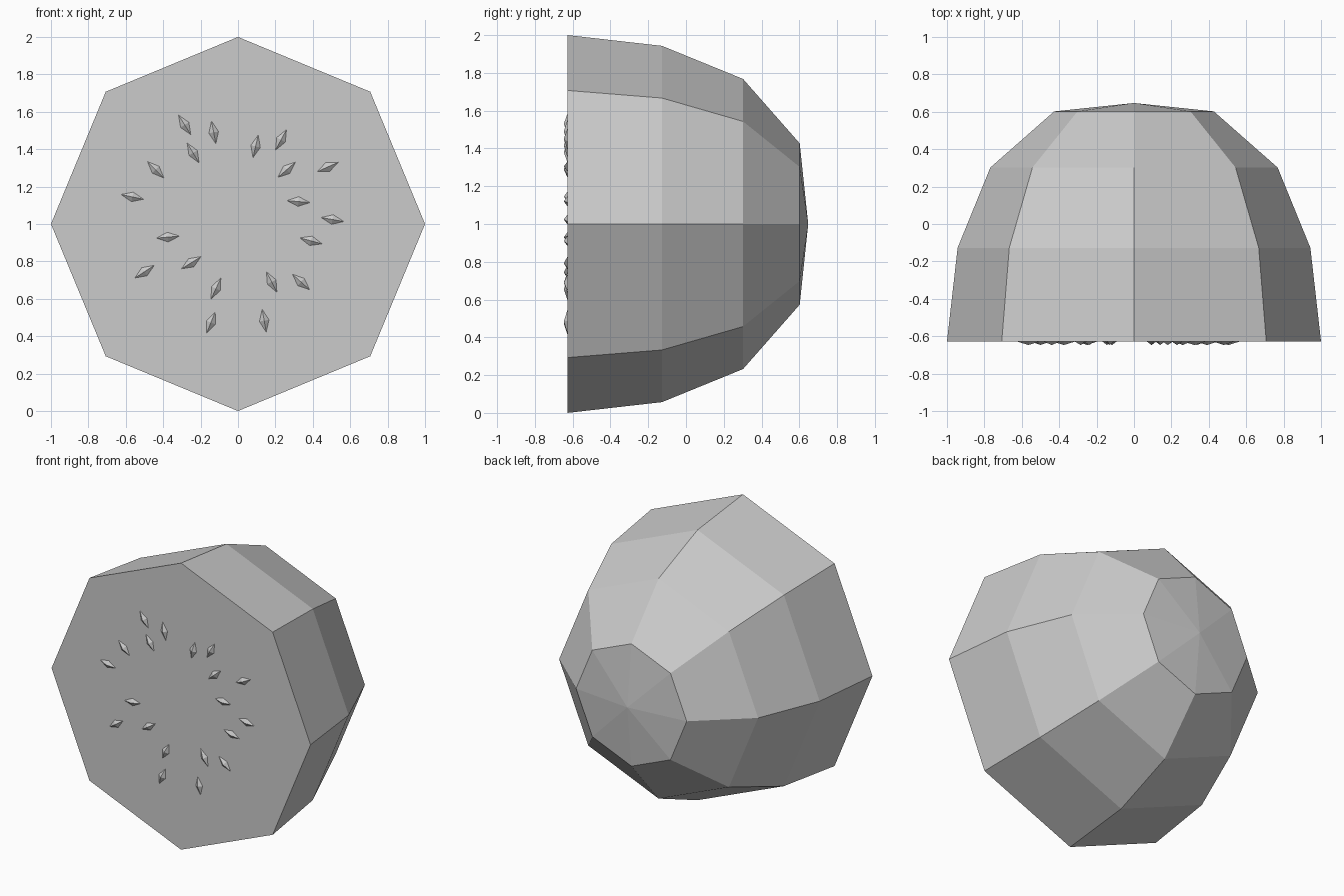
import bpy
import bmesh
import math
from math import cos, sin, pi, radians

if "Cube" in bpy.data.objects:
    bpy.data.objects.remove(bpy.data.objects["Cube"])

FACE_Y = -0.628


def make_object(name, bm):
    bmesh.ops.recalc_face_normals(bm, faces=bm.faces[:])
    mesh = bpy.data.meshes.new(name)
    bm.to_mesh(mesh)
    bm.free()
    obj = bpy.data.objects.new(name, mesh)
    bpy.context.collection.objects.link(obj)
    return obj


# Halved fruit: eight-sided rings along y, closed by a shallow tip
profile = [(FACE_Y, 1.0), (-0.127, 0.943), (0.302, 0.768), (0.602, 0.427)]
tip_y = 0.647
bm = bmesh.new()
rings = [[bm.verts.new((r * cos(i * pi / 4), y, 1 + r * sin(i * pi / 4)))
          for i in range(8)] for y, r in profile]
tip = bm.verts.new((0, tip_y, 1))
bm.faces.new(rings[0])
for i in range(8):
    j = (i + 1) % 8
    for a, b in zip(rings, rings[1:]):
        bm.faces.new((a[i], a[j], b[j], b[i]))
    bm.faces.new((rings[-1][i], rings[-1][j], tip))
make_object("half_fruit", bm)

# Seeds: stretched eight-faced slivers half sunk in the cut face (x, z, angle)
seeds = [
    (-0.285, 1.53, 122), (-0.13, 1.49, 101), (-0.24, 1.38, 121),
    (-0.44, 1.29, 135), (-0.565, 1.145, 168), (-0.375, 0.93, 185),
    (-0.50, 0.745, 213), (-0.25, 0.793, 212), (-0.118, 0.655, 245),
    (-0.145, 0.473, 248), (0.14, 0.483, 280), (0.18, 0.69, 297),
    (0.337, 0.69, 318), (0.39, 0.91, 345), (0.505, 1.024, 350),
    (0.323, 1.12, 355), (0.48, 1.305, 24), (0.26, 1.29, 41),
    (0.23, 1.45, 62), (0.094, 1.415, 77),
]
HALF_LENGTH, HALF_WIDTH, HALF_DEPTH = 0.062, 0.026, 0.019
bm = bmesh.new()
for x, z, angle in seeds:
    c, s = cos(radians(angle)), sin(radians(angle))

    def point(along, across, depth):
        return bm.verts.new((x + along * c - across * s, FACE_Y + depth,
                             z + along * s + across * c))

    belt = [point(HALF_LENGTH, 0, 0), point(0, HALF_WIDTH, 0),
            point(-HALF_LENGTH, 0, 0), point(0, -HALF_WIDTH, 0)]
    for depth in (-HALF_DEPTH, HALF_DEPTH):
        peak = point(0, 0, depth)
        for i in range(4):
            bm.faces.new((belt[i], belt[(i + 1) % 4], peak))
make_object("seeds", bm)
